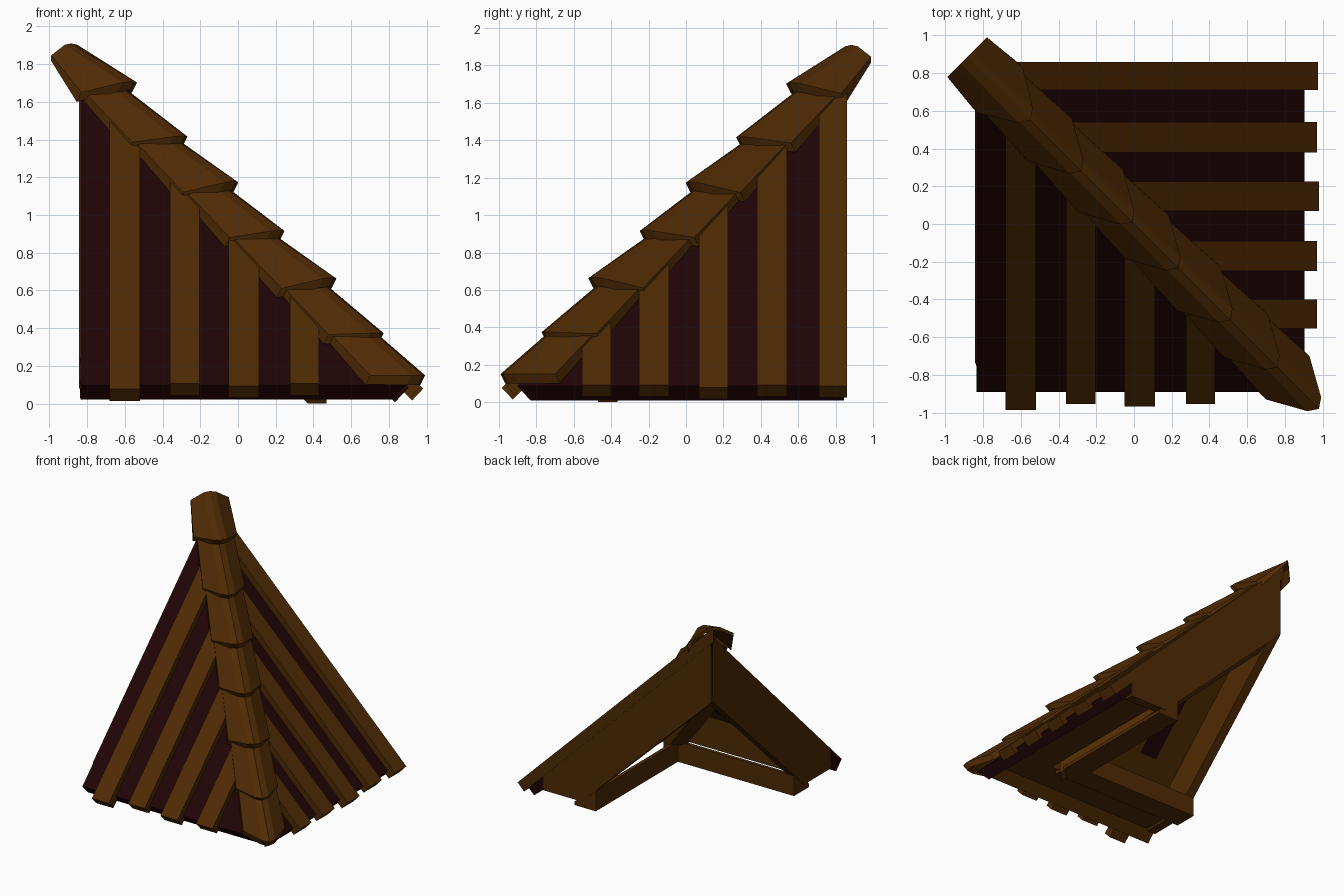
import bpy, bmesh

if "Cube" in bpy.data.objects:
    bpy.data.objects.remove(bpy.data.objects["Cube"])

K = 0.98                       # roof pitch (rise per unit of run)


def Z(r):
    """Height of the roof sheet at run r (r = y on the front slope, -x on the right slope)."""
    return 0.09 + K * (r + 0.9)


def material(name, rgb):
    m = bpy.data.materials.new(name)
    m.diffuse_color = (*rgb, 1)
    m.use_nodes = True
    m.node_tree.nodes["Principled BSDF"].inputs["Base Color"].default_value = m.diffuse_color
    return m


BROWN = material("brown wood", (0.078, 0.0235, 0.0012))
DARK = material("dark maroon boards", (0.0145, 0.0012, 0.0018))


def make(name, verts, faces, mats):
    bm = bmesh.new()
    vs = [bm.verts.new(v) for v in verts]
    for f in faces:
        bm.faces.new([vs[i] for i in f])
    bmesh.ops.recalc_face_normals(bm, faces=bm.faces[:])
    bm.normal_update()
    if len(mats) > 1:          # second material on the underside
        for f in bm.faces:
            f.material_index = 1 if f.normal.z < -0.5 and f.calc_area() > 0.4 else 0
    me = bpy.data.meshes.new(name)
    bm.to_mesh(me)
    bm.free()
    for m in mats:
        me.materials.append(m)
    ob = bpy.data.objects.new(name, me)
    bpy.context.collection.objects.link(ob)
    return ob


def place(side, a, r, z):
    """Slope coordinates to world; the right slope mirrors the front one across the hip."""
    return (a, r, z) if side == "front" else (-r, -a, z)


def loft(name, side, near, far, mats):
    """Solid between two matching loops of (a, r, z)."""
    n = len(near)
    faces = [list(range(n)), list(range(n, 2 * n))]
    faces += [[i, (i + 1) % n, n + (i + 1) % n, n + i] for i in range(n)]
    return make(name, [place(side, *p) for p in near + far], faces, mats)


def slope_strip(name, side, a0, a1, r0, top, bot, mats):
    """Board lying on a slope, square cut at the eave and mitred at the hip."""
    rb = r0 + (top - bot) * 0.49
    loops = []
    for r, off in ((r0, top), (rb, bot)):
        b = min(a1, -r - 0.002)
        loops.append([(a0, r, Z(r) + off), (b, r, Z(r) + off),
                      (b, -b, Z(-b) + off), (a0, -a0, Z(-a0) + off)])
    return loft(name, side, loops[0], loops[1], mats)


# Dark roof sheets, brown beneath
slope_strip("front_sheet", "front", -0.835, 0.9, -0.89, 0, -0.148, [DARK, BROWN])
slope_strip("right_sheet", "right", -0.845, 0.9, -0.905, 0, -0.148, [DARK, BROWN])

# Raised planks: start, end, eave overhang
planks = {
    "front": [(-0.68, -0.52, -0.985), (-0.36, -0.205, -0.955),
              (-0.05, 0.11, -0.967), (0.275, 0.43, -0.955)],
    "right": [(-0.86, -0.71, -0.975), (-0.54, -0.38, -0.97), (-0.225, -0.07, -0.982),
              (0.09, 0.25, -0.97), (0.40, 0.555, -0.97)],
}
for side, rows in planks.items():
    for i, (a0, a1, r0) in enumerate(rows):
        slope_strip(f"{side}_plank_{i + 1}", side, a0, a1, r0, 0.07, -0.05, [BROWN])
    # dark strips under the sheet between the planks
    for i in range(2):
        slope_strip(f"{side}_under_strip_{i + 1}", side, rows[i][1], rows[i + 1][0],
                    -0.35, -0.14, -0.153, [DARK])

# Rake boards on the open edges, eave beams and soffits meeting in mitres
rake = [(-0.74, 0.08), (-0.74, Z(-0.74) - 0.004), (0.83, Z(0.83) - 0.004),
        (0.83, Z(0.83) - 0.55), (-0.38, 0.08)]
beam = [(-0.25, 0.03), (-0.25, 0.2), (-0.28, 0.2), (-0.45, 0.06), (-0.45, 0.03)]
soffit = [(-0.75, 0.1), (-0.47, 0.1), (-0.47, 0.37), (-0.75, 0.11)]
for side, edge in (("front", -0.842), ("right", -0.854)):
    loft(side + "_rake_board", side, [(edge, r, z) for r, z in rake],
         [(edge + 0.08, r, z) for r, z in rake], [BROWN])
    for name, profile in (("eave_beam", beam), ("soffit", soffit)):
        loft(f"{side}_{name}", side, [(edge + 0.005, r, z) for r, z in profile],
             [(-r, r, z) for r, z in profile], [BROWN])

# Hip rafter below the hip line
rafter = [(0.42, 0.0), (0.42, Z(-0.42) - 0.16), (-0.78, Z(0.78) - 0.16), (-0.78, Z(0.78) - 0.55)]
loft("hip_rafter", "front", [(p - 0.05, -p - 0.05, z) for p, z in rafter],
     [(p + 0.05, -p + 0.05, z) for p, z in rafter], [BROWN])


# Overlapping hip caps
def cap_loop(p, ridge, d, e, lift, thick, tuck=0.0):
    """Bent section: wing, shoulder, ridge, shoulder, wing, then back underneath."""
    wing_z = Z(-p - d + e) + lift
    pts = []
    for t in (-1, -0.3, 0, 0.3, 1):
        s = 1 if t > 0 else -1
        k = abs(t)
        if k == 1:
            dd, ee, z = d, e, wing_z
        elif k:
            dd, ee, z = 0.32 * d, 0.15 * e, ridge - 0.12 * (ridge - wing_z)
        else:
            dd, ee, z = 0, 0, ridge
        pts.append((p + s * dd - ee, -p + s * dd + ee, z))
    return pts + [(x - tuck, y + tuck, z - thick) for x, y, z in reversed(pts)]


def hip_cap(name, upper, lower):
    n = 10
    faces = [[i, (i + 1) % n, n + (i + 1) % n, n + i] for i in range(n)]
    for o in (0, n):           # end faces
        faces += [[o + i, o + i + 1, o + 8 - i, o + 9 - i] for i in range(4)]
    make(name, upper + lower, faces, [BROWN])


hip_cap("hip_cap_top", cap_loop(-0.885, 1.91, 0.105, 0.0, 0.11, 0.03),
        cap_loop(-0.55, 1.71, 0.12, 0.16, 0.10, 0.05, 0.025))
for i, (p, z) in enumerate([(-0.28, 1.42), (-0.01, 1.18), (0.235, 0.92),
                            (0.51, 0.67), (0.76, 0.375), (0.98, 0.15)]):
    q = p - 0.33
    hip_cap(f"hip_cap_{i + 1}", cap_loop(q, Z(-q) + 0.10, 0.10, 0.12, 0.08, 0.05),
            cap_loop(p, z, 0.115, 0.165, 0.09, 0.05, 0.025))
